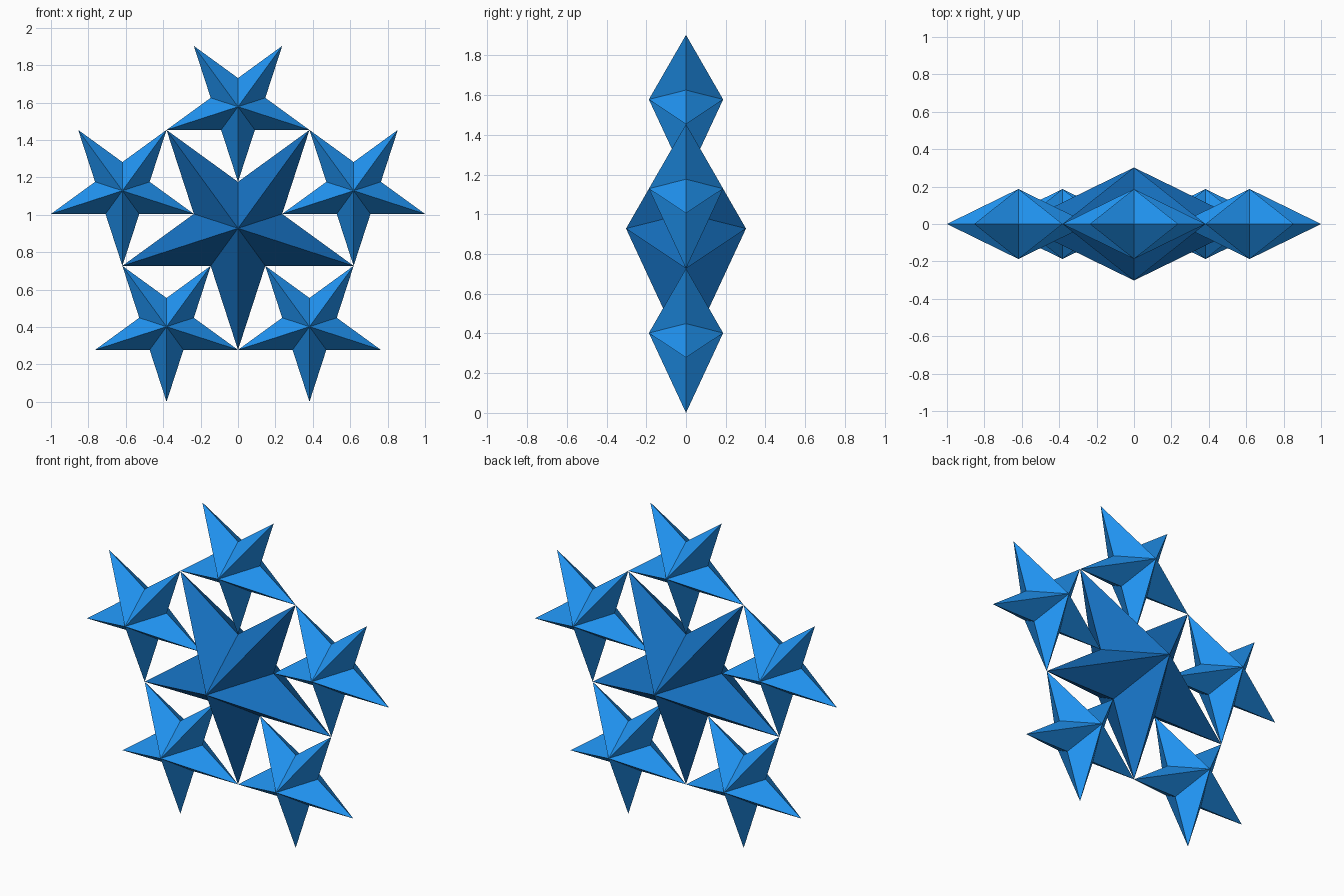
import bpy, bmesh
from math import sin, cos, pi, sqrt

if "Cube" in bpy.data.objects:
    bpy.data.objects.remove(bpy.data.objects["Cube"])

GOLDEN = (sqrt(5) - 1) / 2
R = 0.65             # big star: centre to tip
RS = R * GOLDEN      # small star: centre to tip
ZC = 0.928           # height of the big star's centre


def material(name, rgb):
    m = bpy.data.materials.new(name)
    m.diffuse_color = (*rgb, 1)
    m.use_nodes = True
    m.node_tree.nodes["Principled BSDF"].inputs["Base Color"].default_value = m.diffuse_color
    return m


# Faceted five-pointed star, one tip down, with a raised peak front and back
def star(name, x, z, radius, depth, mat):
    bm = bmesh.new()
    ring = []
    for i in range(10):
        r = radius * (1 if i % 2 == 0 else GOLDEN ** 2)
        a = -pi / 2 + i * pi / 5
        ring.append(bm.verts.new((r * cos(a), 0, r * sin(a))))
    front = bm.verts.new((0, -depth, 0))
    back = bm.verts.new((0, depth, 0))
    for i in range(10):
        a, b = ring[i], ring[(i + 1) % 10]
        bm.faces.new((front, a, b))
        bm.faces.new((back, b, a))
    bmesh.ops.recalc_face_normals(bm, faces=bm.faces)
    mesh = bpy.data.meshes.new(name)
    bm.to_mesh(mesh)
    bm.free()
    mesh.materials.append(mat)
    ob = bpy.data.objects.new(name, mesh)
    ob.location = (x, 0, z)
    bpy.context.collection.objects.link(ob)


dark_blue = material("dark_blue", (0.008, 0.165, 0.53))
bright_blue = material("bright_blue", (0.015, 0.30, 0.90))

# Central star
star("centre_star", 0, ZC, R, 0.302, dark_blue)

# Five small stars nested between its points
for k in range(5):
    a = pi / 2 + k * 2 * pi / 5
    star(f"outer_star_{k + 1}", R * cos(a), ZC + R * sin(a), RS, 0.187, bright_blue)
